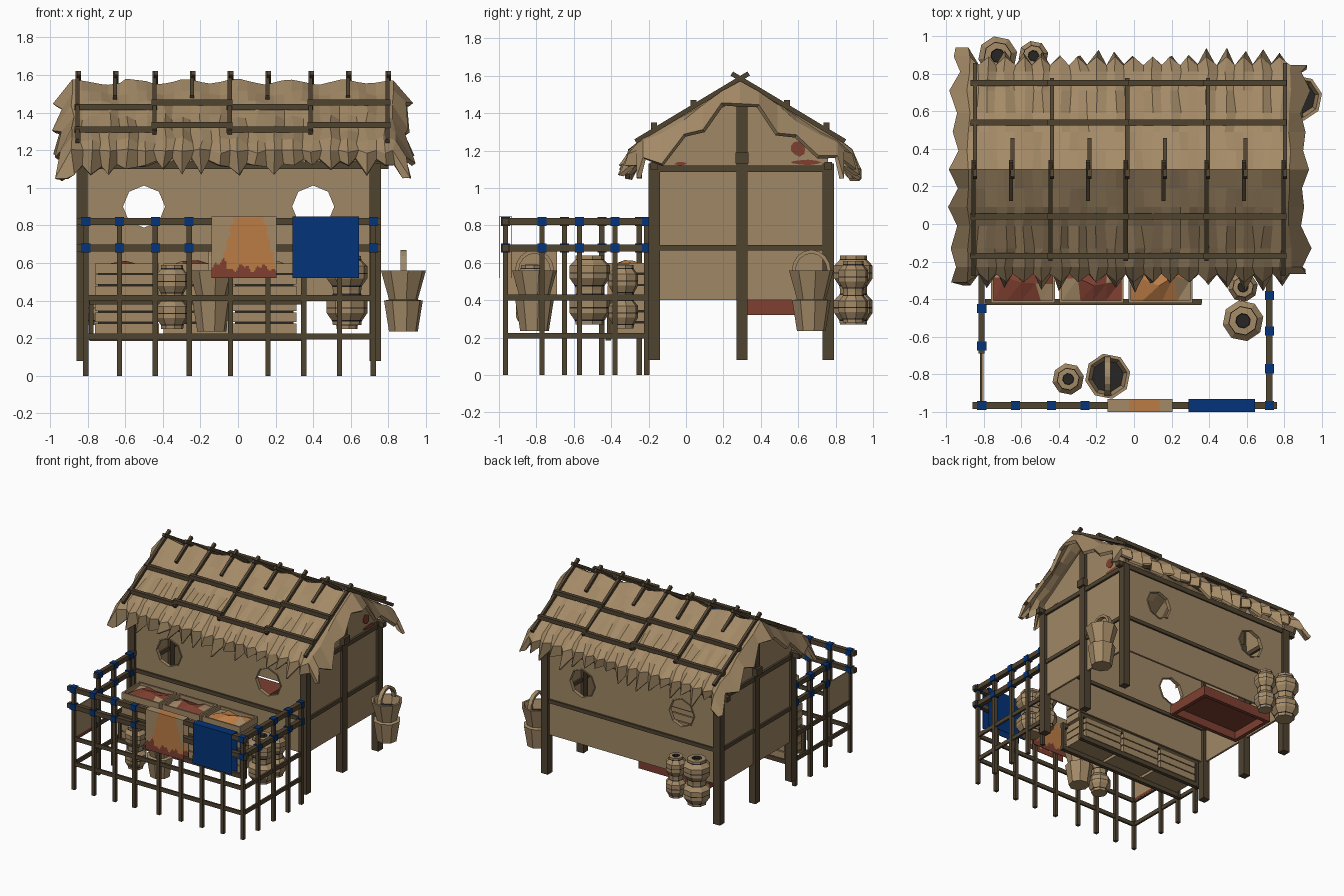
import bpy, bmesh, math, random
from mathutils import Vector, Matrix

if "Cube" in bpy.data.objects:
    bpy.data.objects.remove(bpy.data.objects["Cube"])

random.seed(4)

def mat(name, c):
    m = bpy.data.materials.new(name)
    m.diffuse_color = (*c, 1)
    m.use_nodes = True
    m.node_tree.nodes["Principled BSDF"].inputs["Base Color"].default_value = m.diffuse_color
    return m

TAN = mat("straw_tan", (.37, .255, .135))
WALL = mat("wall_tan", (.35, .245, .13))
WOOD = mat("dark_wood", (.080, .056, .03))
BLUE = mat("blue_cloth", (.001, .033, .19))
RED = mat("brick_red", (.21, .05, .03))
ORANGE = mat("orange", (.50, .20, .06))
DARK = mat("near_black", (.02, .019, .018))

def finish(name, bm, *mats):
    bmesh.ops.recalc_face_normals(bm, faces=bm.faces[:])
    me = bpy.data.meshes.new(name)
    bm.to_mesh(me)
    bm.free()
    for m in mats:
        me.materials.append(m)
    ob = bpy.data.objects.new(name, me)
    bpy.context.collection.objects.link(ob)
    return ob

def add_box(bm, x0, x1, y0, y1, z0, z1, mi=0):
    m = Matrix.Translation(((x0+x1)/2, (y0+y1)/2, (z0+z1)/2)) @ Matrix.Diagonal((x1-x0, y1-y0, z1-z0, 1))
    vs = bmesh.ops.create_cube(bm, size=1, matrix=m)['verts']
    for f in {f for v in vs for f in v.link_faces}:
        f.material_index = mi

def boxes(name, items, *mats):
    bm = bmesh.new()
    for b in items:
        add_box(bm, *b)
    return finish(name, bm, *mats)

def solidify(ob, t, off=0):
    md = ob.modifiers.new("thickness", 'SOLIDIFY')
    md.thickness, md.offset = t, off

# ---- house frame ----
X0, X1, Y0, Y1, YC = -.83, .73, -.17, .76, .30
posts = [(x-.03, x+.03, y-.03, y+.03, .08, 1.45 if y == YC else 1.13) for x in (X0, X1) for y in (Y0, YC, Y1)]
boxes("house_posts", posts, WOOD)
beams = []
for y in (Y0, Y1):
    beams += [(-.92, .80, y-.02, y+.02, 1.10, 1.14), (X0, X1, y-.022, y+.022, .665, .695)]
for x in (X0, X1):
    beams += [(x-.025, x+.025, Y0, Y1, 1.085, 1.12), (x-.022, x+.022, Y0, Y1, .665, .695),
              (x-.05, x+.05, YC-.035, YC+.035, 1.13, 1.19)]
boxes("house_beams", beams, WOOD)

# ---- walls with eight-sided windows ----
WIN = [(-.50, .90), (.40, .90)]
def oct_pts(cx, cz, r):
    return [(cx+r*math.cos(k*math.pi/4), cz+r*math.sin(k*math.pi/4)) for k in range(8)]

def long_wall(name, y):
    bm = bmesh.new()
    for loop in [[(X0, .40), (X1, .40), (X1, 1.12), (X0, 1.12)]] + [oct_pts(*w, .115) for w in WIN]:
        vs = [bm.verts.new((px, y, pz)) for px, pz in loop]
        for a, b in zip(vs, vs[1:]+vs[:1]):
            bm.edges.new((a, b))
    bmesh.ops.triangle_fill(bm, edges=bm.edges[:], use_beauty=True)
    solidify(finish(name, bm, WALL), .016)
    bm = bmesh.new()
    for w in WIN:                                   # thin rims
        a = [bm.verts.new((p, y, q)) for p, q in oct_pts(*w, .112)]
        b = [bm.verts.new((p, y, q)) for p, q in oct_pts(*w, .120)]
        for k in range(8):
            bm.faces.new((a[k], a[k-1], b[k-1], b[k]))
    solidify(finish(name+"_window_rims", bm, WALL), .03)

long_wall("front_wall", Y0)
long_wall("back_wall", Y1)
for name, x in (("left_wall", X0), ("right_wall", X1)):
    bm = bmesh.new()
    pts = [(Y0, .40), (Y1, .40), (Y1, 1.19), (YC, 1.50), (Y0, 1.19)]
    bm.faces.new([bm.verts.new((x, p, q)) for p, q in pts])
    solidify(finish(name, bm, WALL), .016)
# worn red patches on the gable
bm = bmesh.new()
for y, z, r, sq in ((.60, 1.21, .045, 1), (.64, 1.137, .09, .17), (-.03, 1.13, .035, .3)):
    n = 9
    bm.faces.new([bm.verts.new((X1+.012, y+r*random.uniform(.75, 1)*math.cos(k*2*math.pi/n),
                                z+r*sq*random.uniform(.75, 1)*math.sin(k*2*math.pi/n))) for k in range(n)])
solidify(finish("gable_patches", bm, RED), .004)

# ---- red tray under the house, open below ----
boxes("red_tray", [(-.72, -.08, .33, .73, .385, .40), (-.72, -.69, .33, .73, .32, .39), (-.11, -.08, .33, .73, .32, .39),
                   (-.69, -.11, .33, .36, .32, .39), (-.69, -.11, .70, .73, .32, .39)], RED)

# ---- thatched roof ----
RY = .29
def roof_z(d):
    return 1.57 - .58*abs(d)
rows = [.60, .52, .42, .30, .20, .10]
rows = [-.7] + [-r for r in rows] + [0] + rows[::-1] + [.7]
NX = 35
bm = bmesh.new()
grid = []
for j, d in enumerate(rows):
    line = []
    s = 1 if d > 0 else -1
    for i in range(NX+1):
        x = -.88 + i*1.71/NX + random.uniform(-.01, .01)
        dd, z = d, roof_z(d) + .012*math.sin(i*1.1+j) - random.uniform(0, .012)
        if abs(d) > .25:
            z -= .018*(i % 2)
        if abs(d) == .6:                            # outer bend of the eave
            dd, z = (d, random.uniform(1.18, 1.21)) if i % 2 == 0 else (s*.555, 1.20)
        if abs(d) == .7:                            # ragged eave
            if i % 2 == 0:
                dd, z = s*random.uniform(.59, .655), random.choice((1.05, 1.07, 1.10, 1.12))
            else:
                dd, z = s*.55, random.uniform(1.11, 1.16)
        line.append(bm.verts.new((x, RY+dd, z)))
    for e in (-1, 1):                               # ragged gable fringe
        v = line[0 if e < 0 else -1]
        out = random.uniform(.08, .11) if j % 2 else random.uniform(.04, .07)
        drop = random.uniform(.11, .17) if j % 2 else random.uniform(.06, .09)
        w = bm.verts.new((v.co.x+e*out, v.co.y, max(1.05, v.co.z-drop)))
        line = [w]+line if e < 0 else line+[w]
    grid.append(line)
for a, b in zip(grid, grid[1:]):
    for i in range(len(a)-1):
        bm.faces.new((a[i], a[i+1], b[i+1], b[i]))
solidify(finish("thatch_roof", bm, TAN), .025, -1)

# ---- roof poles, half sunk in the thatch ----
def add_bar(bm, p, q, w, h):
    p, q = Vector(p), Vector(q)
    t = (q-p).normalized()
    side = Vector((1, 0, 0)) if abs(t.x) < .5 else Vector((0, 1, 0))
    up = t.cross(side).normalized()
    m = Matrix((side, t, up)).transposed().to_4x4()
    m.translation = (p+q)/2
    bmesh.ops.create_cube(bm, size=1, matrix=m @ Matrix.Diagonal((w, (q-p).length, h, 1)))

LONG = [-.85, -.44, -.04, .39, .80]
SHORT = [-.65, -.24, .16, .59]
bm = bmesh.new()
for s in (-1, 1):
    for x in LONG + SHORT:
        d1 = (.56 if abs(x) > .7 else .48) if x in LONG else .16
        add_bar(bm, (x+s*.004, RY-s*.045, 1.612), (x+s*.004, RY+s*d1, roof_z(d1)+.004), .022, .025)
    for k in range(4):
        for d in (.25, .46):
            z = roof_z(d) + .006 + .024*(k % 2)
            add_bar(bm, (LONG[k]-.02, RY+s*d, z), (LONG[k+1]+.01, RY+s*d, z), .032, .032)
finish("roof_poles", bm, WOOD)

# ---- yard fence ----
FX0, FX1, FY = -.81, .72, -.965
fx = [-.81, -.63, -.44, -.26, -.04, .16, .35, .54, .72]
ry, ly = [-.77, -.57, -.38, -.21], [-.65, -.45, -.25]
feet = [(x, FY) for x in fx] + [(FX1, y) for y in ry] + [(FX0, y) for y in ly]
boxes("fence_posts", [(x-.014, x+.014, y-.014, y+.014, 0, .84) for x, y in feet], WOOD)
rails = []
for z in (.82, .68):
    rails += [(-.86, .76, FY-.018, FY+.018, z-.019, z+.019), (FX1-.018, FX1+.018, FY, -.18, z-.019, z+.019),
              (FX0-.016, FX0+.016, -.69, -.18, z-.019, z+.019)]
for z in (.415, .21):
    rails += [(FX0, FX1, FY-.008, FY+.008, z-.016, z+.016)]
    rails += [(x-.008, x+.008, FY, -.18, z-.016, z+.016) for x in (FX0, FX1)]
boxes("fence_rails", rails, WOOD)
ties = [p for p in feet if p[0] < -.2 or p[0] == FX1]
boxes("blue_ties", [(x-.024, x+.024, y-.024, y+.024, z-.024, z+.024) for x, y in ties for z in (.82, .68)], BLUE)

# ---- cloths folded over the fence: front flap, top, back flap ----
def cloth(name, x0, x1, rule, *mats):
    bm = bmesh.new()
    n = 40 if rule else 1
    strip = [(-.998, .52+.326*k/n) for k in range(n+1)] + [(-.932, .846-.326*k/n) for k in range(n+1)]
    rows = [[bm.verts.new((x0+(x1-x0)*i/n, y, z)) for i in range(n+1)] for y, z in strip]
    for a, b in zip(rows, rows[1:]):
        for i in range(n):
            f = bm.faces.new((a[i], a[i+1], b[i+1], b[i]))
            f.material_index = rule(f.calc_center_median()) if rule else 0
    solidify(finish(name, bm, *mats), .004)

def paint(c):
    u, h = abs(c.x-.055), .848-c.z
    if c.z < .575 + .015*math.sin(c.x*60) + .01*math.sin(c.x*143) + (.025 if c.x < -.06 else 0):
        return 2
    return 1 if u < .075 + .28*h - .1*h*h + .006*math.sin(c.z*90) else 0

cloth("blue_cloth", .29, .645, None, BLUE)
cloth("painted_cloth", -.14, .205, paint, TAN, ORANGE, RED)
boxes("side_mat", [(-.811, -.801, -.96, -.69, .43, .67, 0), (-.811, -.801, -.96, -.69, .41, .43, 1)], TAN, RED)

# ---- shelf and crates of produce ----
shelf = []
for z in (.40, .205):
    shelf += [(-.79, .36, -.43, -.40, z-.02, z+.015), (-.79, .36, -.22, -.19, z-.02, z+.015)]
shelf += [(x-.012, x+.012, y-.012, y+.012, .19, .415) for x in (-.78, .35) for y in (-.41, -.20)]
boxes("shelf", shelf, WOOD)
bm, goods = bmesh.new(), bmesh.new()
for k, x in enumerate((-.76, -.395, -.03)):
    w = .34
    for z in (.225, .425):
        for q in (z, z+.06, z+.12):                 # slatted sides
            h = q+.053
            add_box(bm, x, x+w, -.42, -.407, q, h)
            add_box(bm, x, x+w, -.203, -.19, q, h)
            add_box(bm, x, x+.013, -.407, -.203, q, h)
            add_box(bm, x+w-.013, x+w, -.407, -.203, q, h)
        add_box(bm, x+.012, x+w-.012, -.408, -.202, z, z+.01)
        add_box(bm, x+.014, x+w-.014, -.405, -.205, z+.01, z+.125, 1)
    g = [[goods.verts.new((x+.013+.314*i/4 + (random.uniform(-.02, .02) if 0 < i < 4 else 0),
                           -.407+.204*j/2 + (random.uniform(-.03, .03) if j == 1 else 0),
                           .56+(random.uniform(.03, .06) if 0 < i < 4 and j == 1 else random.uniform(0, .025))))
          for i in range(5)] for j in range(3)]     # heaped goods
    for i in range(4):
        for j in range(2):
            a, b, c, d = g[j][i], g[j][i+1], g[j+1][i+1], g[j+1][i]
            for t in ((a, b, c), (a, c, d)):
                f = goods.faces.new(t)
                f.material_index = 2 if i in (0, 3) and (i+j+k) % 2 else (0, 0, 1)[k]
finish("crates", bm, TAN, DARK)
finish("crate_goods", goods, RED, ORANGE, TAN)

# ---- turned vessels: profile rows of (radius, z, material of the band above) ----
def lathe(name, cx, cy, prof, scale, *mats):
    bm = bmesh.new()
    rings = [[bm.verts.new((cx+r*scale*math.cos((k+.25)*math.pi/4), cy+r*scale*math.sin((k+.25)*math.pi/4), z))
              for k in range(8)] for r, z, _ in prof]
    for a, b, p in zip(rings, rings[1:], prof):
        for k in range(8):
            bm.faces.new((a[k-1], a[k], b[k], b[k-1])).material_index = p[2]
    bm.faces.new(rings[0][::-1])
    bm.faces.new(rings[-1]).material_index = prof[-1][2]
    return finish(name, bm, *mats)

def jar_stack(name, x, y, r, z0, z1):
    prof = []
    for i in range(2):
        h = (z1-z0)/2
        prof += [(rr, z0+h*(i+t), m) for rr, t, m in
                 ((.70, 0, 0), (.72, .10, 1), (.76, .14, 0), (1, .34, 0), (1, .47, 1), (1, .50, 0),
                  (1, .70, 0), (.72, .86, 1), (.70, .90, 0), (.70, .99, 0))]
    prof += [(.36, z1, 1), (.34, z1-.02, 1)]
    lathe(name, x, y, prof, r, TAN, DARK)

jar_stack("yard_jar_large", .58, -.515, .11, .27, .64)
jar_stack("yard_jar_small", .58, -.335, .08, .25, .59)
jar_stack("fence_jar", -.35, -.825, .085, .25, .59)
jar_stack("back_jar_large", -.725, .895, .105, .27, .64)
jar_stack("back_jar_small", -.535, .895, .08, .28, .61)

def bucket(name, x, y):
    lathe(name, x, y, [(.078, .235, 0), (.105, .40, 0), (.078, .405, 0), (.122, .56, 0), (.105, .56, 0), (.085, .49, 1)], 1, TAN, DARK)
    bm = bmesh.new()                                # arched handle
    ring = []
    for k in range(9):
        a = math.pi*k/8
        ring.append([bm.verts.new((x+w, y+rr*math.cos(a), .555+(rr+.01)*math.sin(a)))
                     for rr in (.085, .105) for w in (-.016, .016)])
    for a, b in zip(ring, ring[1:]):
        for i, j in ((0, 1), (1, 3), (3, 2), (2, 0)):
            bm.faces.new((a[i], a[j], b[j], b[i]))
    finish(name+"_handle", bm, TAN)

bucket("yard_bucket", -.14, -.81)
bucket("wall_bucket", .88, .67)
